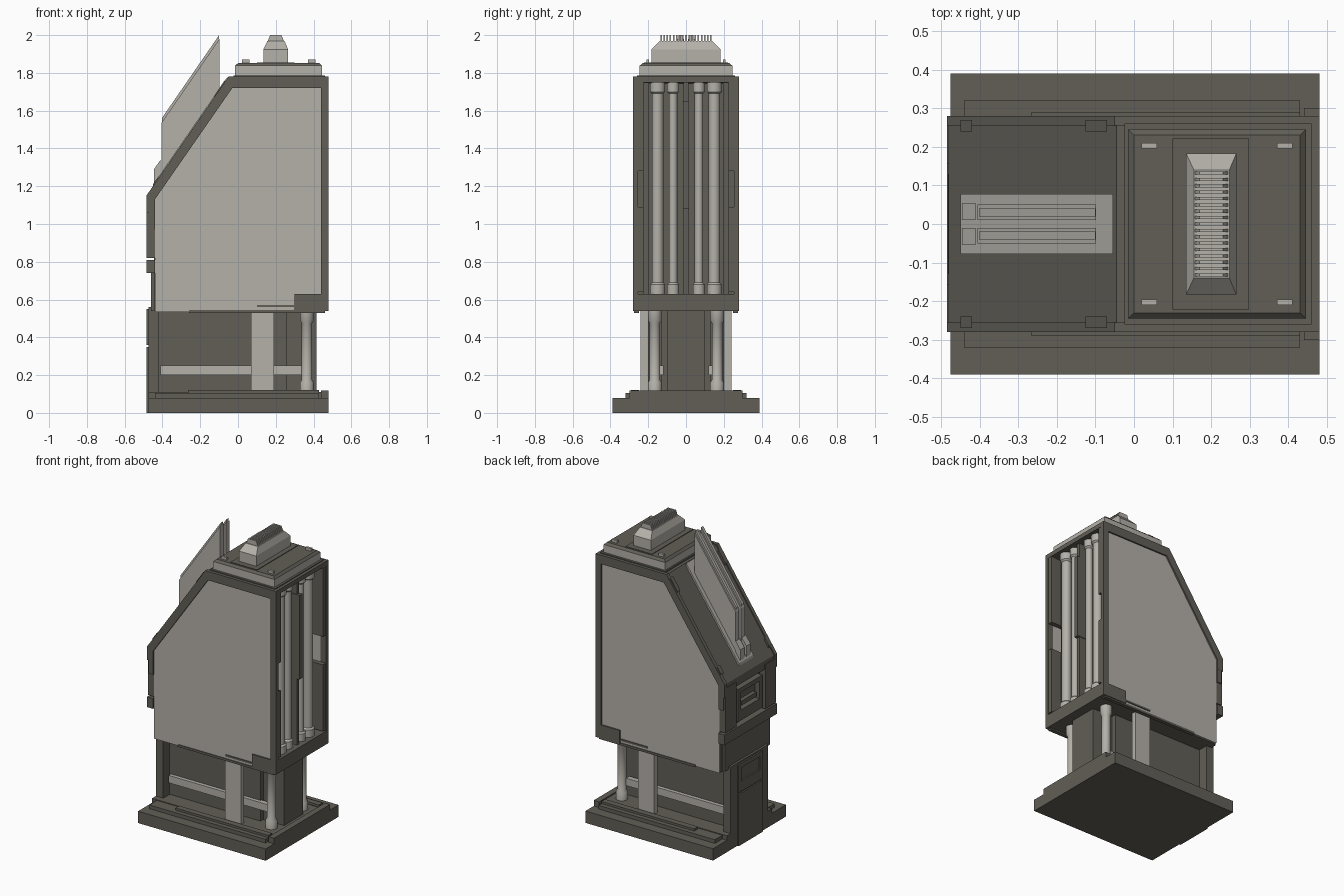
import bpy, bmesh, math
from mathutils import Matrix, Vector

if "Cube" in bpy.data.objects:
    bpy.data.objects.remove(bpy.data.objects["Cube"])


def material(name, rgb):
    m = bpy.data.materials.new(name)
    m.diffuse_color = (*rgb, 1)
    m.use_nodes = True
    m.node_tree.nodes["Principled BSDF"].inputs["Base Color"].default_value = m.diffuse_color
    return m


DARK = material("dark olive grey", (0.122, 0.114, 0.094))
LIGHT = material("light warm grey", (0.46, 0.44, 0.40))


def finish(name, bm, mats, mirror=False, rule=None):
    if mirror:  # copy across the y = 0 plane
        dup = bmesh.ops.duplicate(bm, geom=bm.verts[:] + bm.edges[:] + bm.faces[:])
        vs = [g for g in dup["geom"] if isinstance(g, bmesh.types.BMVert)]
        for v in vs:
            v.co.y = -v.co.y
    bmesh.ops.recalc_face_normals(bm, faces=bm.faces[:])
    if rule:
        for f in bm.faces:
            f.material_index = rule(f)
    me = bpy.data.meshes.new(name)
    bm.to_mesh(me)
    bm.free()
    for m in mats:
        me.materials.append(m)
    ob = bpy.data.objects.new(name, me)
    bpy.context.collection.objects.link(ob)
    return ob


def prism(name, pts, y0, y1, mat, mirror=False):
    """Profile in x/z pushed out along y."""
    bm = bmesh.new()
    f = bm.faces.new([bm.verts.new((x, y0, z)) for x, z in pts])
    ext = bmesh.ops.extrude_face_region(bm, geom=[f])
    for g in ext["geom"]:
        if isinstance(g, bmesh.types.BMVert):
            g.co.y = y1
    return finish(name, bm, [mat], mirror)


def box(name, x0, x1, y0, y1, z0, z1, mat, mirror=False):
    return prism(name, [(x0, z0), (x1, z0), (x1, z1), (x0, z1)], y0, y1, mat, mirror)


def frustum(name, lo, hi, z0, z1, mats, rule=None):
    """lo / hi = (x0, x1, half y)."""
    bm = bmesh.new()
    rings = []
    for (a, b, h), z in ((lo, z0), (hi, z1)):
        rings.append([bm.verts.new(p) for p in ((a, -h, z), (b, -h, z), (b, h, z), (a, h, z))])
    bm.faces.new(rings[0])
    bm.faces.new(rings[1])
    for i in range(4):
        j = (i + 1) % 4
        bm.faces.new((rings[0][i], rings[0][j], rings[1][j], rings[1][i]))
    return finish(name, bm, mats, rule=rule)


def lathe(name, x, y, profile, mat, mirror=True, seg=20):
    """Round post from (radius, z) pairs."""
    bm = bmesh.new()
    rings = [[bm.verts.new((x + r * math.cos(2 * math.pi * i / seg),
                            y + r * math.sin(2 * math.pi * i / seg), z)) for i in range(seg)]
             for r, z in profile]
    bm.faces.new(rings[0])
    bm.faces.new(rings[-1])
    for a, b in zip(rings, rings[1:]):
        for i in range(seg):
            j = (i + 1) % seg
            bm.faces.new((a[i], a[j], b[j], b[i]))
    ob = finish(name, bm, [mat], mirror)
    bpy.context.view_layer.objects.active = ob
    ob.select_set(True)
    bpy.ops.object.shade_smooth_by_angle(angle=math.radians(35))
    ob.select_set(False)
    return ob


SL = 0.63 / 0.435  # slope of the angled roof


def roof(x, up=0.0):
    return 1.15 + (x + 0.485) * SL + up


# ---- base
box("base_slab", -0.475, 0.48, -0.39, 0.39, 0, 0.08, DARK)
box("base_tier", -0.475, 0.48, -0.24, 0.24, 0.08, 0.11, DARK)
box("base_side_step", -0.44, 0.43, 0.24, 0.32, 0.08, 0.105, DARK, True)
box("base_side_rail", -0.265, 0.43, 0.25, 0.29, 0.105, 0.12, DARK, True)
box("base_end_rail", 0.44, 0.48, -0.30, 0.30, 0.08, 0.118, DARK)
box("base_front_foot", -0.485, -0.44, -0.13, 0.13, 0, 0.35, DARK)

# ---- pedestal
box("pedestal_block", -0.465, 0.26, -0.13, 0.13, 0.1, 0.56, DARK)
box("pedestal_column", 0.26, 0.415, -0.1, 0.1, 0.1, 0.56, DARK)
box("pedestal_end_plate", -0.475, -0.42, -0.2, 0.2, 0.1, 0.56, DARK)
box("pedestal_bar", 0.07, 0.19, 0.205, 0.24, 0.1, 0.55, LIGHT, True)
prism("pedestal_rail", [(-0.41, 0.2), (0.34, 0.2), (0.34, 0.25), (-0.41, 0.25)], 0.12, 0.155, LIGHT, True)
lathe("support_post", 0.365, 0.165,
      [(0.037, 0.1), (0.037, 0.16), (0.028, 0.175), (0.028, 0.475), (0.037, 0.49), (0.037, 0.55)], LIGHT)

# ---- main body
prism("body_core", [(-0.445, 0.54), (0.37, 0.54), (0.37, 1.75), (-0.04, 1.75),
                    (-0.445, roof(-0.445, -0.04))], -0.262, 0.262, DARK)
prism("side_panel", [(-0.44, 0.535), (0.44, 0.535), (0.44, 1.72), (-0.03, 1.72), (-0.44, 1.13)],
      0.255, 0.27, LIGHT, True)
prism("side_frame", [(-0.485, 1.15), (-0.05, 1.78), (0.48, 1.78), (0.48, 0.54), (0.44, 0.54),
                     (0.44, 1.72), (-0.03, 1.72), (-0.44, 1.13), (-0.44, 1.06), (-0.485, 1.06)],
      0.255, 0.28, DARK, True)
prism("roof_slab", [(-0.48, roof(-0.48, -0.012)), (-0.045, 1.775), (0.48, 1.78), (0.48, 1.75),
                    (-0.04, 1.72), (-0.48, roof(-0.48, -0.07))], -0.256, 0.256, DARK)
box("body_sill", 0.3, 0.48, -0.28, 0.28, 0.54, 0.63, DARK)
box("body_bottom_lip", -0.26, 0.46, 0.25, 0.275, 0.53, 0.545, DARK, True)
box("body_side_strip", 0.1, 0.44, 0.265, 0.276, 0.56, 0.572, DARK, True)

# ---- open end with tubes
CAP = 0.06
for nm, y, r in (("wide_tube", 0.15, 0.03), ("slim_tube", 0.068, 0.022)):
    R = r + 0.01
    lathe(nm, 0.42, y, [(R, 0.62), (R, 0.63 + CAP - 0.01), (r, 0.63 + CAP), (r, 1.75 - CAP),
                        (R, 1.76 - CAP), (R, 1.755)], LIGHT)
box("tube_divider", 0.36, 0.45, -0.012, 0.012, 0.62, 1.76, DARK)
box("divider_tab", 0.36, 0.47, -0.016, 0.016, 1.08, 1.65, DARK)
box("upper_bracket", 0.38, 0.478, 0.225, 0.258, 1.28, 1.75, DARK, True)
box("lower_bracket", 0.38, 0.478, 0.225, 0.258, 0.64, 1.09, DARK, True)
box("tube_side_strip", 0.36, 0.40, 0.195, 0.225, 0.62, 1.76, DARK, True)

# ---- narrow end details
box("end_post", -0.485, -0.44, 0.155, 0.272, 0.82, 1.12, DARK, True)
box("end_post_strip", -0.475, -0.44, 0.2, 0.279, 0.97, 1.12, DARK, True)
box("end_ledge", -0.485, -0.44, -0.28, 0.28, 0.74, 0.81, DARK)
box("end_skirt", -0.46, -0.44, -0.24, 0.24, 0.54, 0.74, DARK)
for nm, z0, z1, xo in (("upper_hatch", 0.84, 1.06, -0.482), ("lower_hatch", 0.36, 0.55, -0.485)):
    box(nm + "_top", xo, -0.44, -0.13, 0.13, z1 - 0.03, z1, DARK)
    box(nm + "_bottom", xo, -0.44, -0.13, 0.13, z0, z0 + 0.07, DARK)
    box(nm + "_side", xo, -0.44, 0.1, 0.13, z0, z1, DARK, True)
    box(nm + "_slat", xo + 0.01, -0.44, -0.08, 0.08, z0 + 0.09, z0 + 0.12, DARK)

# ---- angled roof details
def roof_plate(name, x0, x1, y0, y1, up, mat, mirror=False):
    prism(name, [(x0, roof(x0, -0.05)), (x1, roof(x1, -0.05)), (x1, roof(x1, up)), (x0, roof(x0, up))],
          y0, y1, mat, mirror)


roof_plate("blade_mount", -0.45, -0.055, -0.078, 0.078, 0.008, LIGHT)
roof_plate("roof_clip_high", -0.125, -0.07, 0.24, 0.27, 0.01, DARK, True)
roof_plate("roof_clip_low", -0.45, -0.42, 0.24, 0.27, 0.01, DARK, True)
roof_plate("blade_sheath", -0.405, -0.098, 0.01, 0.05, 0.27, LIGHT, True)
roof_plate("blade", -0.402, -0.10, 0.02, 0.04, 0.292, LIGHT, True)
prism("small_blade", [(-0.445, roof(-0.445, -0.05)), (-0.41, roof(-0.41, -0.05)),
                      (-0.41, 1.34), (-0.445, 1.29)], 0.01, 0.055, LIGHT, True)

# ---- roof cap
box("cap_seat", -0.025, 0.46, -0.26, 0.26, 1.775, 1.786, DARK)
frustum("cap_wall", (-0.015, 0.445, 0.245), (-0.015, 0.445, 0.245), 1.785, 1.838, [LIGHT])
frustum("cap_top", (-0.015, 0.445, 0.245), (0.0, 0.43, 0.23), 1.838, 1.852, [DARK])
box("cap_inner_plate", 0.10, 0.298, -0.222, 0.222, 1.85, 1.856, DARK)
for i, x in enumerate((0.04, 0.39)):
    box(f"cap_pip_{i}", x - 0.02, x + 0.02, 0.195, 0.21, 1.85, 1.87, LIGHT, True)

# ---- finned vent on top
box("vent_box", 0.135, 0.265, -0.183, 0.183, 1.85, 1.925, LIGHT)
frustum("vent_taper", (0.135, 0.265, 0.183), (0.155, 0.247, 0.14), 1.925, 1.968, [LIGHT])
N = 17
for i in range(N):
    y = -0.132 + 0.264 * i / (N - 1)
    prism(f"vent_fin_{i}", [(0.155, 1.96), (0.247, 1.96), (0.23, 2.0), (0.17, 2.0)],
          y - 0.004, y + 0.004, LIGHT)
